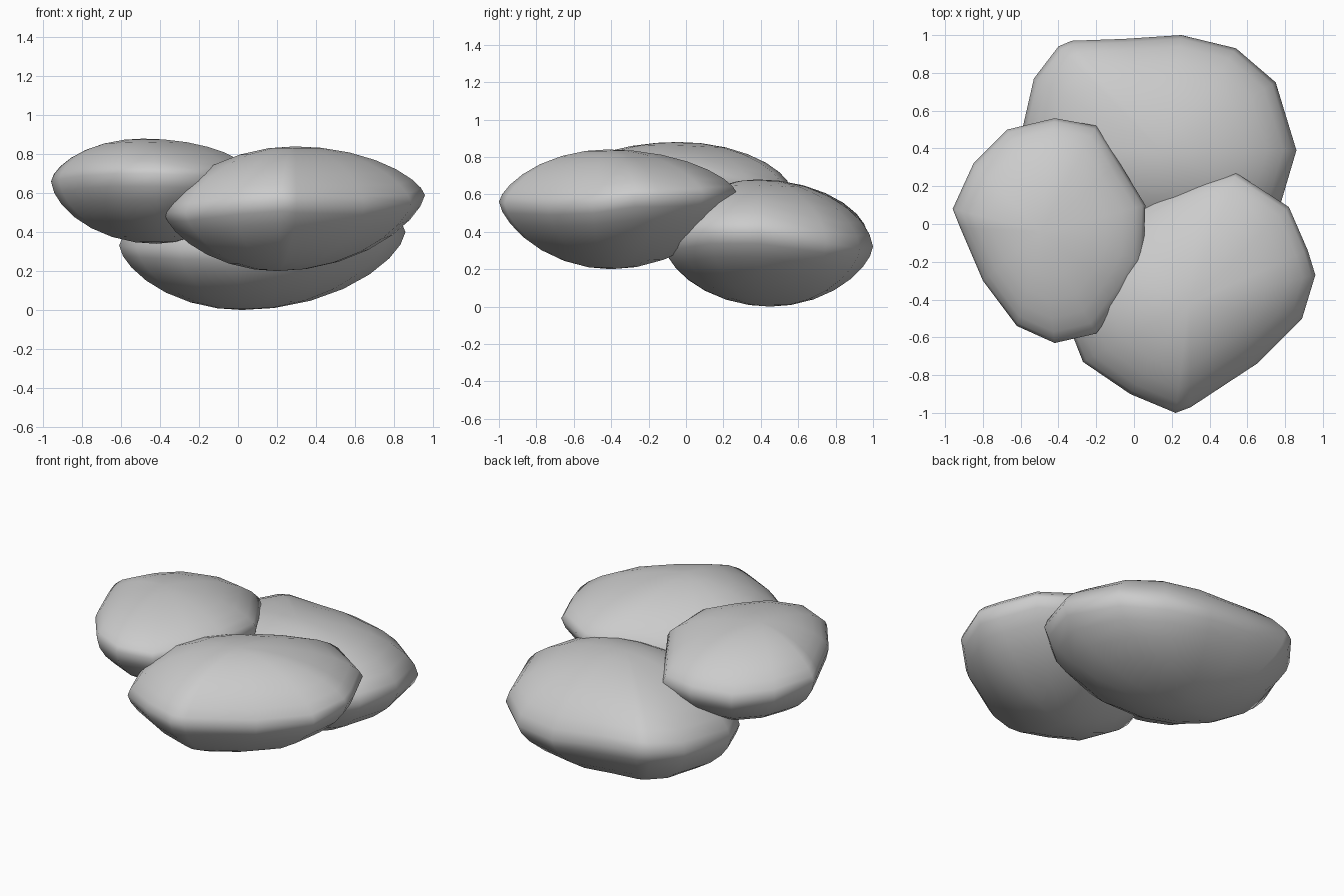
import bpy, bmesh, math

if "Cube" in bpy.data.objects:
    bpy.data.objects.remove(bpy.data.objects["Cube"])


def stone(name, outline, top, bottom, power_up, power_down):
    """Pebble: widest outline (x, y, z) shrinking in rings to a top and a bottom apex."""
    bm = bmesh.new()

    def ring(s, apex, power):
        f = (1 - s * s) ** power
        return [bm.verts.new((apex[0] + s * (x - apex[0]),
                              apex[1] + s * (y - apex[1]),
                              z + f * (apex[2] - z))) for x, y, z in outline]

    scales = [0.97, 0.9, 0.78, 0.62, 0.42, 0.2]
    rim = ring(1, top, 1)
    n = len(outline)
    for apex, power in ((top, power_up), (bottom, power_down)):
        prev = rim
        for s in scales:
            cur = ring(s, apex, power)
            for i in range(n):
                j = (i + 1) % n
                bm.faces.new((prev[i], prev[j], cur[j], cur[i]))
            prev = cur
        tip = bm.verts.new(apex)
        for i in range(n):
            bm.faces.new((prev[i], prev[(i + 1) % n], tip))
    bmesh.ops.recalc_face_normals(bm, faces=bm.faces)
    mesh = bpy.data.meshes.new(name)
    bm.to_mesh(mesh)
    bm.free()
    ob = bpy.data.objects.new(name, mesh)
    bpy.context.collection.objects.link(ob)
    bpy.ops.object.select_all(action='DESELECT')
    ob.select_set(True)
    bpy.context.view_layer.objects.active = ob
    bpy.ops.object.shade_smooth_by_angle(angle=math.radians(75))


# Left stone, resting on the other two
stone("left_stone",
      [(-.96, .08, .66), (-.85, .32, .63), (-.67, .50, .62), (-.42, .56, .63),
       (-.2, .52, .63), (-.08, .33, .65), (.06, .1, .7), (.05, -.2, .72),
       (-.05, -.38, .71), (-.2, -.58, .69), (-.42, -.63, .7), (-.62, -.54, .7),
       (-.8, -.3, .69), (-.92, -.02, .67)],
      (-.49, -.04, .88), (-.42, .03, .34), .63, .6)

# Front right stone
stone("front_stone",
      [(.54, .27, .61), (.82, .09, .6), (.92, -.14, .59), (.96, -.27, .59),
       (.89, -.5, .55), (.65, -.74, .54), (.3, -.97, .55), (.22, -1, .56),
       (-.02, -.9, .54), (-.27, -.73, .5), (-.38, -.45, .5), (-.28, -.17, .52),
       (-.1, .0, .54), (.1, .12, .57), (.34, .22, .6)],
      (.29, -.42, .84), (.2, -.4, .2), .68, .68)

# Back stone, lowest
stone("back_stone",
      [(-.61, .42, .33), (-.53, .77, .36), (-.4, .94, .39), (-.33, .97, .39),
       (-.05, .98, .36), (.25, 1, .32), (.54, .93, .31), (.75, .75, .34),
       (.86, .39, .4), (.78, .12, .4), (.58, -.04, .37), (.3, -.12, .33),
       (0, -.11, .31), (-.3, 0, .31), (-.52, .2, .32)],
      (.15, .38, .68), (.02, .45, 0), .6, .65)
